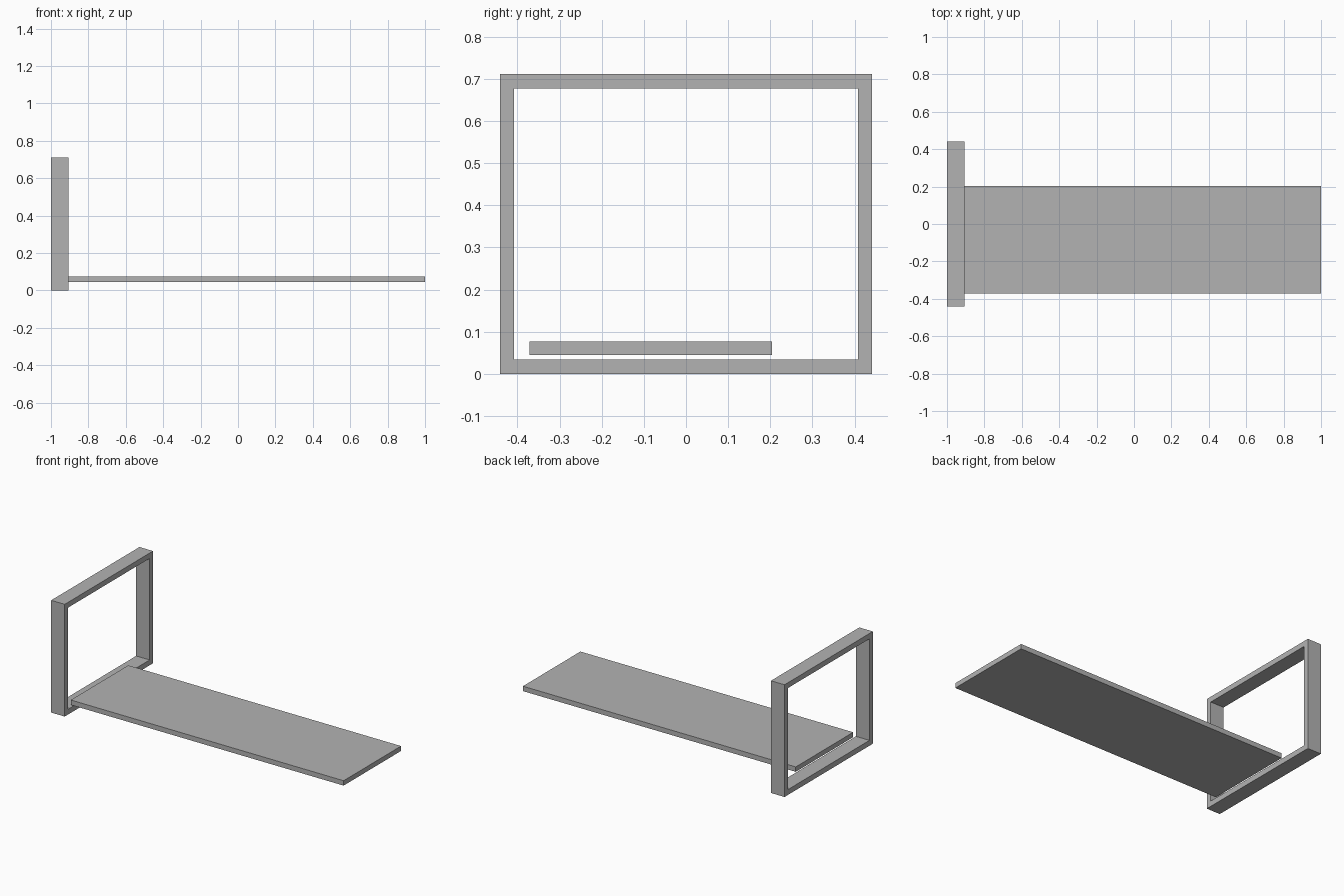
import bpy
import bmesh
from mathutils import Matrix, Vector

# Remove the default object
default = bpy.data.objects.get("Cube")
if default:
    bpy.data.objects.remove(default, do_unlink=True)

# Single flat grey
GREY = (0.45, 0.45, 0.45, 1.0)
grey = bpy.data.materials.new("plain_grey")
grey.use_nodes = True
grey.diffuse_color = GREY
for node in grey.node_tree.nodes:
    if node.type == 'BSDF_PRINCIPLED':
        node.inputs["Base Color"].default_value = GREY


def box_mesh(low, high):
    """Return a bmesh box spanning two opposite corners."""
    low, high = Vector(low), Vector(high)
    bm = bmesh.new()
    bmesh.ops.create_cube(bm, size=1.0)
    bm.transform(Matrix.Translation((low + high) / 2)
                 @ Matrix.Diagonal(high - low).to_4x4())
    bm.normal_update()
    return bm


def add_part(name, bm):
    """Turn a bmesh into a named, coloured object."""
    bmesh.ops.recalc_face_normals(bm, faces=bm.faces[:])
    mesh = bpy.data.meshes.new(name)
    bm.to_mesh(mesh)
    bm.free()
    mesh.materials.append(grey)
    part = bpy.data.objects.new(name, mesh)
    bpy.context.collection.objects.link(part)
    return part


# Upright frame: a slab with both broad faces inset and joined through
bm = box_mesh((-1.0, -0.442, 0.0), (-0.905, 0.442, 0.711))
sides = [f for f in bm.faces if abs(f.normal.x) > 0.9]
bmesh.ops.inset_individual(bm, faces=sides, thickness=0.034,
                           use_even_offset=True)
rims = [e for f in sides for e in f.edges]
bmesh.ops.delete(bm, geom=sides, context='FACES_ONLY')
bmesh.ops.bridge_loops(bm, edges=rims)
add_part("upright_frame", bm)

# Long flat board, floating just above the bottom rail
add_part("long_board", box_mesh((-0.912, -0.371, 0.045), (1.0, 0.204, 0.076)))
